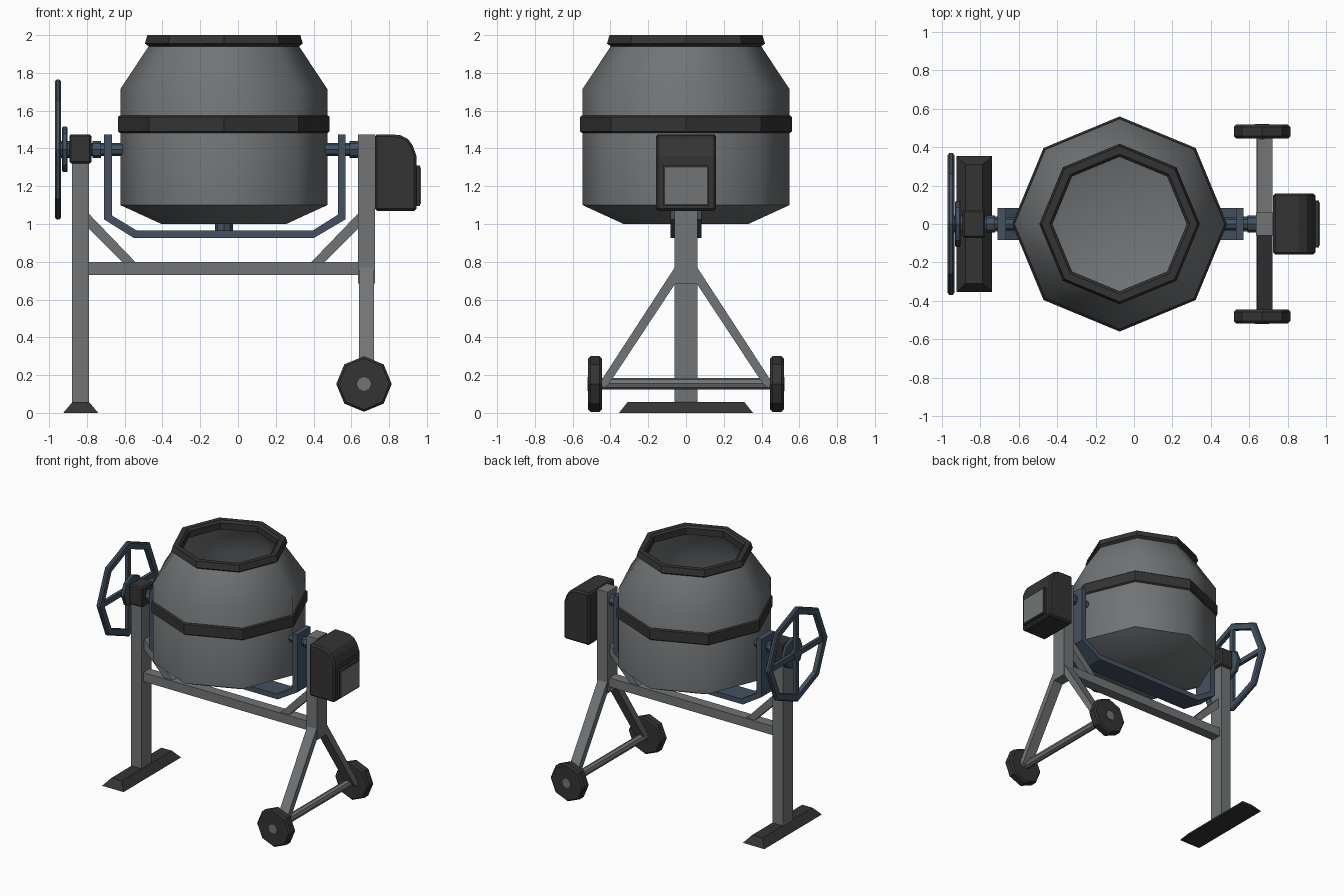
import bpy, bmesh, math
from mathutils import Matrix, Vector

if "Cube" in bpy.data.objects:
    bpy.data.objects.remove(bpy.data.objects["Cube"])


def mat(name, rgb):
    m = bpy.data.materials.new(name)
    m.diffuse_color = (*rgb, 1)
    m.use_nodes = True
    m.node_tree.nodes["Principled BSDF"].inputs["Base Color"].default_value = m.diffuse_color
    return m


STEEL = mat("grey steel", (0.165, 0.175, 0.182))
DARK = mat("dark rubber", (0.034, 0.034, 0.034))
BLUE = mat("blue steel", (0.058, 0.083, 0.118))
DX, AZ = -0.075, 1.395          # drum centre x, tilt axis height


def finish(name, bm, material, smooth=None):
    bmesh.ops.recalc_face_normals(bm, faces=bm.faces)
    me = bpy.data.meshes.new(name)
    bm.to_mesh(me)
    bm.free()
    me.materials.append(material)
    ob = bpy.data.objects.new(name, me)
    bpy.context.collection.objects.link(ob)
    if smooth:
        bpy.ops.object.select_all(action='DESELECT')
        ob.select_set(True)
        bpy.context.view_layer.objects.active = ob
        bpy.ops.object.shade_smooth_by_angle(angle=math.radians(smooth))
    return ob


def lathe(name, profile, material, centre, axis='z', closed=True, n=8, smooth=None):
    """Turn (radius, height) points round an axis; the ends may lie on the axis."""
    bm = bmesh.new()
    vs = [bm.verts.new((r, 0, h)) for r, h in profile]
    pairs = list(zip(vs, vs[1:] + vs[:1])) if closed else list(zip(vs, vs[1:]))
    edges = [bm.edges.new(p) for p in pairs]
    bmesh.ops.spin(bm, geom=vs + edges, cent=(0, 0, 0), axis=(0, 0, 1),
                   angle=2 * math.pi, steps=n)
    bmesh.ops.remove_doubles(bm, verts=bm.verts, dist=1e-4)
    rot = {'z': Matrix(), 'x': Matrix.Rotation(math.pi / 2, 4, 'Y'),
           'y': Matrix.Rotation(-math.pi / 2, 4, 'X')}[axis]
    bm.transform(Matrix.Translation(centre) @ rot)
    return finish(name, bm, material, smooth)


def rod(name, r, a, b, material, centre, axis='x', n=8, bevel=0.0):
    """Cylinder from a to b along an axis, with optional chamfered rims."""
    prof = [(0, a), (r - bevel, a), (r, a + bevel), (r, b - bevel), (r - bevel, b), (0, b)]
    if not bevel:
        prof = [(0, a), (r, a), (r, b), (0, b)]
    return lathe(name, prof, material, centre, axis, closed=False, n=n)


def prism(name, pts, lo, hi, material, axis='y', bevel=0.0):
    """Extrude an outline: (x, z) points along y, or (y, z) points along x."""
    bm = bmesh.new()
    put = (lambda p, d: (p[0], d, p[1])) if axis == 'y' else (lambda p, d: (d, p[0], p[1]))
    f = bm.faces.new([bm.verts.new(put(p, lo)) for p in pts])
    ext = bmesh.ops.extrude_face_region(bm, geom=[f])['geom']
    step = Vector(put((0, 0), hi - lo))
    bmesh.ops.translate(bm, vec=step, verts=[g for g in ext if isinstance(g, bmesh.types.BMVert)])
    if bevel:
        bmesh.ops.recalc_face_normals(bm, faces=bm.faces)
        sharp = [e for e in bm.edges if e.calc_face_angle(0) > 1.2]
        bmesh.ops.bevel(bm, geom=sharp, offset=bevel, segments=1, affect='EDGES')
    return finish(name, bm, material)


def box(name, x0, x1, y, z0, z1, material, bevel=0.0):
    return prism(name, [(x0, z0), (x1, z0), (x1, z1), (x0, z1)], -y, y, material, bevel=bevel)


# Drum shell with hollow interior, mouth rim and belt
lathe("drum", [(0, 1.0), (0.33, 1.0), (0.548, 1.1), (0.548, 1.715), (0.385, 1.96),
               (0.355, 1.96), (0.515, 1.70), (0.515, 1.12), (0.32, 1.03), (0, 1.03)],
      STEEL, (DX, 0, 0), closed=False, smooth=50)
lathe("drum_rim", [(0.35, 1.935), (0.39, 1.935), (0.418, 1.955), (0.405, 2.0),
                   (0.365, 2.0), (0.35, 1.985)], DARK, (DX, 0, 0))
lathe("drum_belt", [(0.53, 1.485), (0.55, 1.482), (0.56, 1.49), (0.56, 1.567),
                    (0.55, 1.575), (0.53, 1.575)], DARK, (DX, 0, 0))
rod("drum_pivot", 0.048, 0.95, 1.01, BLUE, (DX, 0, 0), 'z')

# Yoke cradling the drum
prism("yoke", [(-0.71, 1.475), (-0.71, 1.025), (-0.55, 0.925), (0.40, 0.925), (0.57, 1.025),
               (0.57, 1.475), (0.53, 1.475), (0.53, 1.05), (0.395, 0.965), (-0.535, 0.965),
               (-0.667, 1.045), (-0.667, 1.475)], -0.083, 0.083, BLUE)

# Tilt axles and collars
for name, r, a, b in [("left_inner_axle", 0.034, -0.68, -0.57), ("left_axle", 0.034, -0.80, -0.69),
                      ("left_collar", 0.045, -0.77, -0.725),
                      ("right_inner_axle", 0.034, 0.42, 0.54), ("right_axle", 0.034, 0.55, 0.66),
                      ("right_collar", 0.045, 0.59, 0.637),
                      ("handwheel_axle", 0.045, -0.965, -0.88)]:
    rod(name, r, a, b, BLUE, (0, 0, AZ))

# Left post with bearing block and foot
box("left_post", -0.88, -0.79, 0.06, 0.05, 1.33, STEEL)
box("bearing_block", -0.893, -0.775, 0.072, 1.32, 1.475, DARK, bevel=0.01)
foot = box("foot", -0.925, -0.74, 0.355, 0, 0.057, DARK)
for v in foot.data.vertices:                      # taper the top of the foot
    if v.co.z > 0.03:
        v.co.x = -0.8325 + (v.co.x + 0.8325) * 0.48
        v.co.y *= 0.87

# Right post, crossbar and corner braces
box("right_post", 0.635, 0.725, 0.06, 0.685, 1.475, STEEL)
box("crossbar", -0.80, 0.645, 0.04, 0.73, 0.80, STEEL)
for name, x, s in (("left_brace", -0.80, 1), ("right_brace", 0.645, -1)):
    prism(name, [(x, 1.065), (x, 0.985), (x + s * 0.195, 0.79), (x + s * 0.265, 0.79)],
          -0.03, 0.03, STEEL)

# Splayed legs, wheel axle and wheels
rod("wheel_axle", 0.03, -0.45, 0.45, STEEL, (0.667, 0, 0.155), 'y')
for side, s in (("front", -1), ("back", 1)):
    prism(side + "_leg", [(s * 0.04, 0.80), (s * 0.04, 0.71), (s * 0.41, 0.15),
                          (s * 0.44, 0.13), (s * 0.45, 0.17)], 0.64, 0.72, STEEL, 'x')
    lo, hi = sorted((s * 0.445, s * 0.518))
    rod(side + "_wheel", 0.147, lo, hi, DARK, (0.667, 0, 0.153), 'y', bevel=0.012)
    lo, hi = sorted((s * 0.50, s * 0.522))
    rod(side + "_wheel_hub", 0.037, lo, hi, STEEL, (0.667, 0, 0.153), 'y')

# Motor housing with rounded top corner and cover panel
prism("motor_housing", [(0.725, 1.07), (0.945, 1.07), (0.945, 1.36), (0.925, 1.415),
                        (0.90, 1.45), (0.86, 1.47), (0.81, 1.475), (0.725, 1.475)],
      -0.16, 0.16, DARK, bevel=0.012)
box("panel_frame", 0.94, 0.964, 0.122, 1.095, 1.31, DARK)
box("motor_panel", 0.96, 0.969, 0.112, 1.105, 1.30, STEEL)

# Handwheel: ring, hub disc and four spokes
lathe("handwheel_ring", [(0.315, -0.017), (0.36, -0.017), (0.37, -0.008), (0.37, 0.008),
                         (0.36, 0.017), (0.315, 0.017)], BLUE, (-0.953, 0, AZ), 'x')
rod("handwheel_disc", 0.12, -0.932, -0.902, BLUE, (0, 0, AZ), bevel=0.006)
prism("handwheel_spoke_upright", [(-0.02, AZ - 0.33), (0.02, AZ - 0.33), (0.02, AZ + 0.33),
                                  (-0.02, AZ + 0.33)], -0.963, -0.938, BLUE, 'x')
prism("handwheel_spoke_level", [(-0.33, AZ - 0.02), (0.33, AZ - 0.02), (0.33, AZ + 0.02),
                                (-0.33, AZ + 0.02)], -0.962, -0.937, BLUE, 'x')
